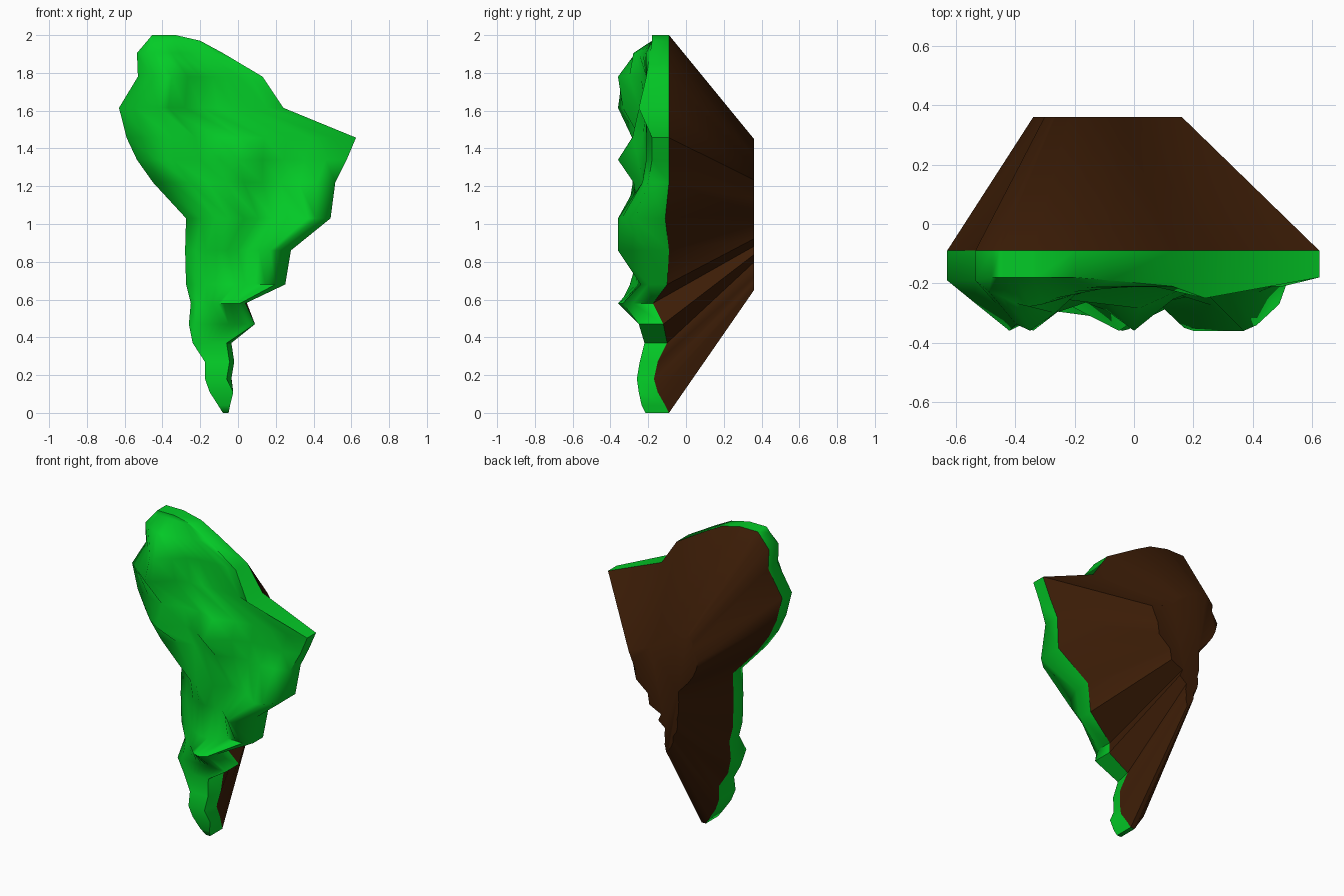
import bpy
import bmesh
import math

if "Cube" in bpy.data.objects:
    bpy.data.objects.remove(bpy.data.objects["Cube"], do_unlink=True)


def make_material(name, color):
    material = bpy.data.materials.new(name)
    material.use_nodes = True
    material.diffuse_color = color
    material.node_tree.nodes["Principled BSDF"].inputs["Base Color"].default_value = color
    return material


grass = make_material("grass green", (0.001, 0.6, 0.02, 1))
soil = make_material("soil brown", (0.045, 0.012, 0.002, 1))

# Outline rows from top to bottom: height, left x, right x, right front y, right soil line y
ROWS = [
    (2.0, -.455, -.33, -.18, -.09),
    (1.97, -.48, -.2, -.18, -.09),
    (1.905, -.535, -.08, -.19, -.09),
    (1.78, -.53, .13, -.21, -.09),
    (1.615, -.63, .24, -.25, -.09),
    (1.457, -.59, .625, -.18, -.09),
    (1.34, -.535, .575, -.18, -.09),
    (1.22, -.45, .515, -.2, -.09),
    (1.03, -.275, .49, -.27, -.11),
    (.86, -.28, .28, -.2, -.09),
    (.68, -.275, .25, -.2, -.1),
    (.58, -.25, .04, -.28, -.175),
    (.47, -.26, .09, -.25, -.12),
    (.37, -.24, -.06, -.22, -.1),
    (.27, -.175, -.045, -.245, -.15),
    (.18, -.175, -.06, -.26, -.17),
    (.11, -.15, -.025, -.25, -.15),
    (.04, -.105, -.042, -.235, -.11),
    (0, -.08, -.05, -.215, -.09),
]
# Hill tops on the front: x, height
PEAKS = [(-.35, 1.78), (-.42, 1.615), (-.34, 1.34), (0, 1.34),
         (-.05, 1.03), (.37, 1.03), (.2, .86), (-.04, .58)]
COLUMNS = 10
LEFT_Y, SOIL_Y, BACK_Y, PEAK_Y, VALLEY_Y = -.19, -.09, .36, -.36, -.21


def hill_y(x, z):
    """Depth of the rolling front surface."""
    bump = max(math.exp(-(x - px) ** 2 / .014 - (z - pz) ** 2 / .02) for px, pz in PEAKS)
    return VALLEY_Y + (PEAK_Y - VALLEY_Y) * bump


def front_grid():
    grid = []
    for z, left, right, right_y, _ in ROWS:
        row = []
        for c in range(COLUMNS + 1):
            x = left + (right - left) * c / COLUMNS
            y = hill_y(x, z)
            if z > 1.95 or z < .5 or c == COLUMNS:
                y = right_y
            elif c == 0:
                y = LEFT_Y
            row.append([x, y, z])
        # Pull the nearest inner point onto each hill top
        for px, pz in PEAKS:
            if abs(pz - z) < .01:
                point = min(row[1:-1], key=lambda p: abs(p[0] - px))
                point[0], point[1] = px, PEAK_Y
        grid.append(row)
    return grid


def boundary(grid):
    """Front edge loop with the matching soil line."""
    last = len(grid) - 1
    cells = [(0, c) for c in range(COLUMNS)]
    cells += [(r, COLUMNS) for r in range(last)]
    cells += [(last, c) for c in range(COLUMNS, 0, -1)]
    cells += [(r, 0) for r in range(last, 0, -1)]
    rim = []
    for r, c in cells:
        x, _, z = grid[r][c]
        y = ROWS[r][4] if c == COLUMNS else SOIL_Y
        # The soil peeks out beside the thin southern tip
        if c == COLUMNS and .15 < z < .4:
            x += .025
        rim.append((x, y, z))
    return cells, rim


def bridge(bm, first, second):
    count = len(first)
    for i in range(count):
        j = (i + 1) % count
        bm.faces.new((first[i], first[j], second[j], second[i]))


def finish(bm, name, material, angle):
    bmesh.ops.recalc_face_normals(bm, faces=bm.faces)
    mesh = bpy.data.meshes.new(name)
    bm.to_mesh(mesh)
    bm.free()
    mesh.materials.append(material)
    obj = bpy.data.objects.new(name, mesh)
    bpy.context.collection.objects.link(obj)
    bpy.ops.object.select_all(action="DESELECT")
    obj.select_set(True)
    bpy.context.view_layer.objects.active = obj
    bpy.ops.object.shade_smooth_by_angle(angle=math.radians(angle))


grid = front_grid()
cells, rim_points = boundary(grid)

# Grassy land: rolling front and its side rim
bm = bmesh.new()
verts = [[bm.verts.new(p) for p in row] for row in grid]
for upper, lower in zip(verts, verts[1:]):
    for c in range(COLUMNS):
        bm.faces.new((upper[c], lower[c], lower[c + 1], upper[c + 1]))
edge = [verts[r][c] for r, c in cells]
rim = [bm.verts.new(p) for p in rim_points]
bridge(bm, edge, rim)
# A temporary backing closes the shell so that its faces point outward
backing = bm.faces.new(rim)
bmesh.ops.recalc_face_normals(bm, faces=bm.faces)
bmesh.ops.delete(bm, geom=[backing], context="FACES_ONLY")
finish(bm, "grass_land", grass, 65)

# Soil: tapers from the rim to a smaller copy of the outline at the back
bm = bmesh.new()
rim = [bm.verts.new(p) for p in rim_points]
back = [bm.verts.new((.4 * x - .088, BACK_Y, .4 * z + .65)) for x, _, z in rim_points]
bridge(bm, rim, back)
bm.faces.new(back)
front_cap = bm.faces.new(rim)
bmesh.ops.recalc_face_normals(bm, faces=bm.faces)
bmesh.ops.delete(bm, geom=[front_cap], context="FACES_ONLY")
finish(bm, "soil_base", soil, 50)
